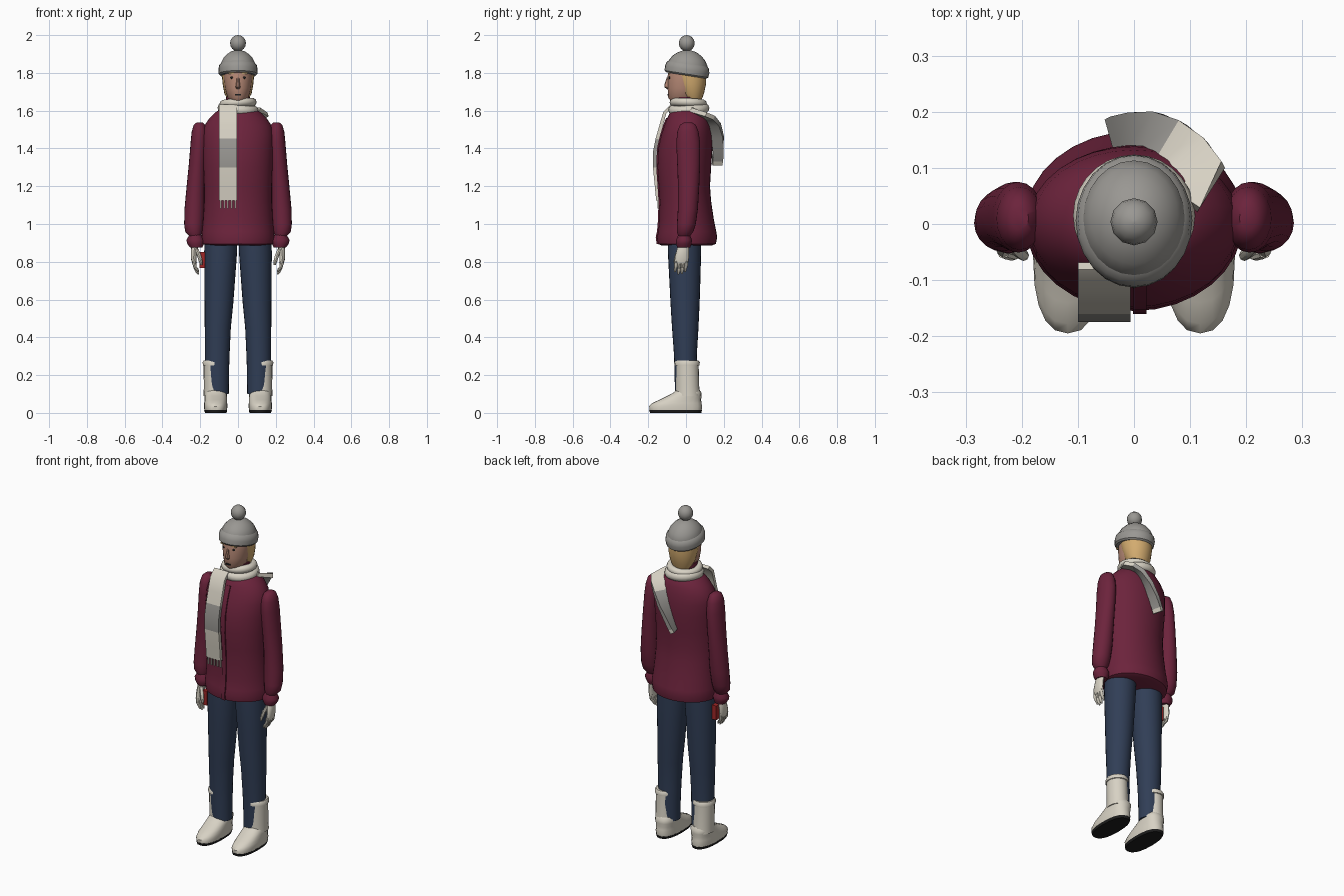
import bpy, math
from mathutils import Vector

PALETTE = {
    "coat maroon": (0.15, 0.017, 0.045),
    "trouser navy": (0.03, 0.048, 0.093),
    "cream wool": (0.68, 0.64, 0.55),
    "grey wool": (0.32, 0.31, 0.29),
    "blond hair": (0.65, 0.41, 0.16),
    "skin": (0.47, 0.25, 0.18),
    "black": (0.012, 0.012, 0.012),
    "red": (0.35, 0.02, 0.02),
}
MATS = {}
for key, rgb in PALETTE.items():
    MATS[key] = bpy.data.materials.new(key)
    MATS[key].diffuse_color = (*rgb, 1)


def finish(name, verts, faces, mats, rule=None, angle=40):
    """Make a smooth-shaded object; rule(face centre) picks a material slot."""
    me = bpy.data.meshes.new(name)
    me.from_pydata(verts, [], faces)
    for m in mats:
        me.materials.append(MATS[m])
    for p in me.polygons:
        p.use_smooth = True
        if rule:
            p.material_index = rule(p.center)
    me.set_sharp_from_angle(angle=math.radians(angle))
    ob = bpy.data.objects.new(name, me)
    bpy.context.collection.objects.link(ob)
    return ob


def loft(name, rings, mat, n=20, s=1, power=2.0):
    """Stack of horizontal ellipses (x, y, z, rx, ry), listed bottom to top."""
    rings = sorted(rings, key=lambda r: r[2])
    verts = []
    for x, y, z, rx, ry in rings:
        for i in range(n):
            a = 2 * math.pi * i / n
            c, d = math.cos(a), math.sin(a)
            c = math.copysign(abs(c) ** (2 / power), c)
            d = math.copysign(abs(d) ** (2 / power), d)
            verts.append((s * x + rx * c, y + ry * d, z))
    faces = [tuple(reversed(range(n)))]
    for k in range(len(rings) - 1):
        for i in range(n):
            j = (i + 1) % n
            faces.append((k * n + i, k * n + j, k * n + n + j, k * n + n + i))
    faces.append(tuple(range(len(verts) - n, len(verts))))
    return finish(name, verts, faces, [mat])


def ribbon(name, pts, sides, thick, mats, rule=None):
    """Flat strip along pts; sides are half-width vectors."""
    pts = [Vector(p) for p in pts]
    verts, faces = [], []
    for i, p in enumerate(pts):
        t = pts[min(i + 1, len(pts) - 1)] - pts[max(i - 1, 0)]
        w = Vector(sides[i])
        nrm = w.cross(t).normalized() * thick / 2
        verts += [p - w - nrm, p + w - nrm, p + w + nrm, p - w + nrm]
    for k in range(len(pts) - 1):
        for i in range(4):
            j = (i + 1) % 4
            faces.append((4 * k + i, 4 * k + j, 4 * k + 4 + j, 4 * k + 4 + i))
    faces += [(3, 2, 1, 0), tuple(range(len(verts) - 4, len(verts)))]
    return finish(name, verts, faces, mats, rule)


def box(name, c, size, mat):
    x, y, z = (v / 2 for v in size)
    return ribbon(name, [(c[0], c[1], c[2] - z), (c[0], c[1], c[2] + z)],
                  [(x, 0, 0)] * 2, 2 * y, [mat])


def ball(name, c, r, mat, n=12):
    rings = []
    for k in range(9):
        a = math.pi * (0.02 + 0.96 * k / 8)
        rad = math.sin(a)
        rings.append((c[0], c[1], c[2] - r[2] * math.cos(a), r[0] * rad, r[1] * rad))
    return loft(name, rings, mat, n)


def loop(name, c, R, r, tilt, mat):
    bpy.ops.mesh.primitive_torus_add(major_segments=28, minor_segments=10, major_radius=R,
                                     minor_radius=r, location=c, rotation=tilt)
    ob = bpy.context.object
    ob.name = name
    ob.data.materials.append(MATS[mat])
    for p in ob.data.polygons:
        p.use_smooth = True
    return ob


# Coat body: z, half width, front y, back y
coat = [(0.885, .165, -.125, .135), (0.895, .19, -.15, .158), (0.93, .195, -.155, .165),
        (0.96, .192, -.148, .16), (1.02, .186, -.143, .148), (1.12, .18, -.14, .133),
        (1.2, .18, -.145, .127), (1.3, .184, -.152, .133), (1.4, .188, -.148, .14),
        (1.47, .188, -.132, .138), (1.52, .178, -.116, .132), (1.56, .152, -.1, .122),
        (1.59, .122, -.085, .11), (1.615, .08, -.06, .085)]
loft("coat_body", [(0, (f + b) / 2, z, w, (b - f) / 2) for z, w, f, b in coat],
     "coat maroon", 32)
ribbon("coat_placket", [(.01, f - .001, z) for z, w, f, b in coat[1:-2]],
       [(.012, 0, 0)] * (len(coat) - 3), .009, ["coat maroon"])
loft("coat_collar", [(0, .005, 1.58, .07, .07), (0, .0, 1.672, .063, .068)], "coat maroon")

for s, tag in ((1, "left"), (-1, "right")):
    # Sleeve and cuff
    loft(tag + "_sleeve", [
        (.203, .01, 1.538, .015, .02), (.204, .01, 1.525, .03, .042),
        (.204, .01, 1.49, .041, .056), (.206, .012, 1.43, .045, .063),
        (.214, .014, 1.32, .046, .061), (.223, .014, 1.2, .049, .056),
        (.230, .01, 1.08, .053, .053), (.234, .002, 1.0, .051, .05),
        (.234, -.005, .96, .046, .044), (.228, -.01, .935, .03, .03)], "coat maroon", s=s)
    loft(tag + "_cuff", [
        (.226, -.01, .945, .03, .03), (.225, -.01, .915, .048, .042),
        (.224, -.012, .895, .044, .041), (.222, -.012, .875, .032, .034)],
        "coat maroon", 12, s)
    # Gloved hand: palm, fingers and thumb
    loft(tag + "_palm", [
        (.225, -.012, .9, .02, .026), (.232, -.017, .86, .017, .033),
        (.235, -.022, .82, .015, .037), (.23, -.025, .79, .012, .036)], "cream wool", 12, s)
    for k in range(4):
        y = -.052 + k * .018
        drop = (.012, 0, .002, .014)[k]
        loft(f"{tag}_finger_{k + 1}", [
            (.233, y, .805, .010, .0095), (.229, y - .002, .775, .0095, .009),
            (.218, y - .005, .748 + drop, .009, .0085),
            (.21, y - .007, .733 + drop, .004, .004)], "cream wool", 8, s)
    loft(tag + "_thumb", [
        (.22, -.035, .868, .011, .011), (.207, -.048, .835, .011, .011),
        (.197, -.056, .8, .010, .010), (.194, -.058, .782, .005, .005)], "cream wool", 8, s)
    # Trouser leg
    loft(tag + "_trouser_leg", [
        (.09, -.008, .95, .086, .088), (.092, -.008, .85, .087, .088),
        (.097, -.006, .7, .081, .082), (.101, -.005, .58, .076, .077),
        (.107, -.004, .45, .069, .07), (.11, -.003, .3, .065, .06),
        (.11, 0, .2, .062, .061), (.108, 0, .1, .059, .057)], "trouser navy", 24, s)
    # Boot: shaft, rolled rim, foot, sole
    loft(tag + "_boot_shaft", [
        (.125, .01, .09, .057, .066), (.125, .008, .14, .056, .062),
        (.126, .006, .25, .056, .061), (.126, .006, .252, .06, .066),
        (.126, .006, .268, .061, .067), (.126, .006, .278, .055, .06)], "cream wool", 20, s)
    loft(tag + "_boot_foot", [
        (.118, -.055, .014, .06, .138), (.118, -.055, .035, .062, .14),
        (.118, -.048, .052, .061, .13), (.117, -.03, .07, .06, .11),
        (.117, -.008, .09, .059, .09), (.117, .008, .108, .058, .073),
        (.118, .01, .125, .05, .06)], "cream wool", 20, s, 2.4)
    loft(tag + "_boot_sole", [
        (.118, -.055, 0, .057, .136), (.118, -.055, .015, .061, .14)], "black", 20, s, 2.4)
    # Eye and brow
    ball(tag + "_eye", (s * .033, -.087, 1.775), (.009, .005, .007), "black", 8)
    box(tag + "_brow", (s * .036, -.088, 1.797), (.03, .008, .008), "blond hair")

# Red case held in the right hand
box("held_case", (-.19, -.018, .81), (.03, .05, .085), "red")

# Head, hair, nose, mouth
loft("head", [
    (0, .015, 1.58, .05, .05), (0, .01, 1.645, .047, .052), (0, -.024, 1.65, .038, .056),
    (0, -.019, 1.67, .056, .076), (0, -.01, 1.72, .07, .087),
    (0, -.006, 1.78, .076, .092), (0, 0, 1.84, .072, .085)], "skin", 24)
loft("hair", [
    (0, .04, 1.65, .05, .04), (0, .032, 1.69, .072, .063), (0, .026, 1.74, .081, .08),
    (0, .02, 1.79, .086, .088), (0, .01, 1.86, .08, .088)], "blond hair", 24)
loft("nose", [
    (0, -.095, 1.715, .008, .006), (0, -.1, 1.724, .013, .014),
    (0, -.101, 1.737, .011, .014), (0, -.096, 1.775, .006, .006)], "skin", 8)
box("mouth", (0, -.094, 1.684), (.03, .01, .008), "black")

# Beanie with folded brim and pompom
TILT = -0.16
cap = loft("beanie_cap", [
    (0, 0, 0, .094, .108), (0, 0, .035, .09, .103), (0, 0, .06, .078, .088),
    (0, 0, .08, .06, .066), (0, 0, .095, .038, .041), (0, 0, .102, .015, .015)],
    "grey wool", 24)
brim = loft("beanie_brim", [
    (0, 0, -.032, .094, .108), (0, 0, -.024, .102, .117), (0, 0, 0, .104, .119),
    (0, 0, .022, .1, .114), (0, 0, .032, .09, .103)], "grey wool", 24)
for ob in (cap, brim):
    ob.location = (0, .006, 1.818)
    ob.rotation_euler.x = TILT
ball("pompom", (0, .004, 1.957), (.042, .042, .043), "grey wool")

# Scarf wrapped around the neck
loop("scarf_lower_loop", (0, .015, 1.608), .082, .027, (.06, .08, 0), "cream wool")
loop("scarf_upper_loop", (0, .012, 1.64), .077, .022, (-.05, -.07, 0), "cream wool")

# Front scarf end with a grey band and fringe
front = [(-.053, -.075, 1.625), (-.053, -.112, 1.59), (-.053, -.132, 1.52),
         (-.053, -.152, 1.45), (-.053, -.166, 1.38), (-.053, -.166, 1.3),
         (-.053, -.156, 1.2), (-.053, -.149, 1.125)]
ribbon("scarf_front_end", front, [(.047, 0, 0)] * len(front), .018,
       ["cream wool", "grey wool"], lambda c: int(1.305 < c.z < 1.445))
for k in range(5):
    box(f"scarf_fringe_{k + 1}", (-.092 + k * .0195, -.148, 1.106), (.008, .008, .05),
        "cream wool")

# Back scarf end sweeping down across the shoulder blades
back = [(.085, .045, 1.605), (.125, .088, 1.58), (.1, .124, 1.562), (.07, .15, 1.525),
        (.035, .167, 1.46), (.0, .17, 1.39), (-.025, .167, 1.335), (-.035, .164, 1.315)]
out = [(.03, -.02, 0), (.034, .018, 0), (.028, .025, 0), (.018, .03, 0),
       (.008, .031, 0), (-.002, .029, 0), (-.006, .027, 0), (-.007, .025, 0)]
ribbon("scarf_back_end", back, out, .024, ["cream wool", "grey wool"],
       lambda c: int(1.33 < c.z < 1.55))
